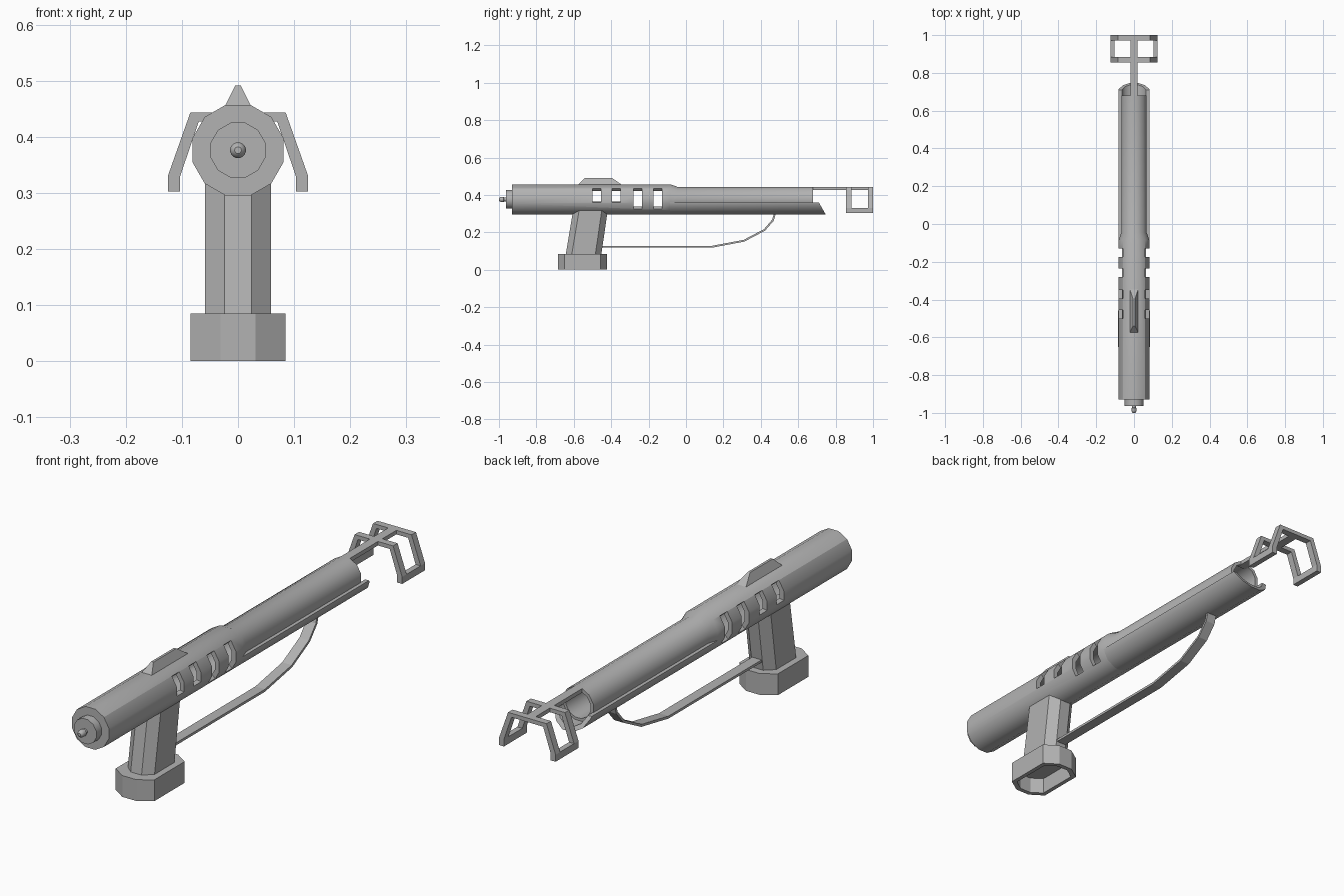
import bpy, bmesh
from math import cos, sin, tan, pi, radians
from mathutils import Vector

if "Cube" in bpy.data.objects:
    bpy.data.objects.remove(bpy.data.objects["Cube"], do_unlink=True)

AXIS = 0.376      # height of the barrel axis
OUTER = 0.081     # flat-to-centre radius of the body
TUBE = 0.067      # flat-to-centre radius of the rear tube

grey = bpy.data.materials.new("plain_grey")
grey.use_nodes = True
colour = (0.45, 0.45, 0.45, 1)
grey.diffuse_color = colour
grey.node_tree.nodes["Principled BSDF"].inputs["Base Color"].default_value = colour


def smooth(obj):
    bpy.ops.object.select_all(action='DESELECT')
    obj.select_set(True)
    bpy.context.view_layer.objects.active = obj
    bpy.ops.object.shade_smooth_by_angle(angle=radians(35))


def loft(name, rings):
    """Skin a row of equal point rings and cap both ends."""
    bm = bmesh.new()
    rows = [[bm.verts.new(p) for p in ring] for ring in rings]
    n = len(rows[0])
    for a, b in zip(rows, rows[1:]):
        for i in range(n):
            j = (i + 1) % n
            bm.faces.new((a[i], a[j], b[j], b[i]))
    bm.faces.new(rows[0][::-1])
    bm.faces.new(rows[-1])
    bmesh.ops.recalc_face_normals(bm, faces=bm.faces)
    mesh = bpy.data.meshes.new(name)
    bm.to_mesh(mesh)
    bm.free()
    mesh.materials.append(grey)
    obj = bpy.data.objects.new(name, mesh)
    bpy.context.collection.objects.link(obj)
    return obj


def lathe(name, profile, sides=12):
    """Turn (y, flat radius) pairs around the barrel axis."""
    step = 2 * pi / sides
    rings = []
    for y, r in profile:
        r /= cos(step / 2)
        rings.append([(r * cos((i + .5) * step), y, AXIS + r * sin((i + .5) * step))
                      for i in range(sides)])
    obj = loft(name, rings)
    smooth(obj)
    return obj


def prism(name, outline, y0, y1):
    """Extrude an (x, z) outline along y."""
    return loft(name, [[(x, y, z) for x, z in outline] for y in (y0, y1)])


def octagon(half, y0, y1, z, cx, cy):
    """Chamfered rectangle at height z."""
    return [(-half + cx, y0, z), (half - cx, y0, z), (half, y0 + cy, z), (half, y1 - cy, z),
            (half - cx, y1, z), (-half + cx, y1, z), (-half, y1 - cy, z), (-half, y0 + cy, z)]


# Hollow body narrowing into the rear tube
body = lathe("barrel_body", [(-.93, OUTER), (-.085, OUTER), (-.045, TUBE), (.68, TUBE),
                             (.68, .054), (-.045, .054), (-.085, .062), (-.9, .062)])

# Vent windows, cut radially through both sides
for i, (y, low) in enumerate([(-.478, 11), (-.372, 11), (-.258, 38), (-.152, 38)]):
    for side in (1, -1):
        reach = .13 * side
        wedge = [(0, AXIS), (reach, AXIS - .13 * tan(radians(low))), (reach, AXIS + .13)]
        cutter = prism("vent_cutter", wedge, y - .023, y + .023)
        cutter.hide_render = True
        cutter.hide_set(True)
        cut = body.modifiers.new("vent", 'BOOLEAN')
        cut.operation = 'DIFFERENCE'
        cut.solver = 'EXACT'
        cut.object = cutter

# Bake the cuts and drop the cutters
bpy.context.view_layer.update()
baked = bpy.data.meshes.new_from_object(body.evaluated_get(bpy.context.evaluated_depsgraph_get()))
body.modifiers.clear()
body.data = baked
for obj in [o for o in bpy.data.objects if o.name.startswith("vent_cutter")]:
    bpy.data.objects.remove(obj, do_unlink=True)
smooth(body)

# Front plug and knob
lathe("front_plug", [(-.963, .049), (-.92, .049)])
lathe("front_knob", [(-1, .006), (-.996, .011), (-.988, .014), (-.975, .014),
                     (-.972, .010), (-.95, .010)], 16)


# Lower gutter under the tube, with a slanted rear end
def arc(flat):
    r = flat / cos(pi / 12)
    return ([(flat, -.016)] + [(r * cos(radians(a)), r * sin(radians(a)))
                               for a in range(-15, -166, -30)] + [(-flat, -.016)])


trough = [(x, z + AXIS) for x, z in arc(OUTER) + arc(.064)[::-1]]
gutter = prism("lower_gutter", trough, -.09, .71)
for v in gutter.data.vertices:
    if v.co.y > 0:
        v.co.y += (AXIS - .016 - v.co.z) * .57
smooth(gutter)

# Sight ridge on top
loft("sight_ridge", [
    [(-w, y0, z), (w, y0, z), (w, y1, z), (-w, y1, z)]
    for w, y0, y1, z in [(.022, -.577, -.345, .452), (.022, -.575, -.347, .457),
                         (.005, -.54, -.396, .491)]])

# Raked grip and its hollow foot
loft("grip", [octagon(.059, -.643, -.453, .08, .035, .032),
              octagon(.059, -.603, -.418, .32, .035, .032)])
loft("grip_foot", [octagon(.085, -.685, -.422, .085, .054, .036),
                   octagon(.085, -.685, -.422, 0, .054, .036),
                   octagon(.068, -.667, -.440, 0, .043, .03),
                   octagon(.068, -.667, -.440, .065, .043, .03)])

# Curved lever strip from the grip up to the gutter
path = [Vector((0, y, z)) for y, z in
        [(-.47, .123), (.14, .123), (.31, .155), (.42, .213), (.465, .265), (.475, .30)]]
rings = []
for i, p in enumerate(path):
    along = (path[min(i + 1, len(path) - 1)] - path[max(i - 1, 0)]).normalized()
    up = Vector((0, -along.z, along.y)) * .005
    side = Vector((.021, 0, 0))
    rings.append([p - side - up, p + side - up, p + side + up, p - side + up])
loft("lever_strip", rings)

# Rear stem and folded wing frames
TOP = .443
stem = TUBE * tan(pi / 12)
prism("rear_stem", [(-stem, TOP - .016), (stem, TOP - .016), (stem, TOP), (-stem, TOP)], .66, 1)
for side, label in ((1, "left"), (-1, "right")):
    fold = [(0, TOP), (.085, TOP), (.125, .33), (.125, .302),
            (.103, .302), (.103, .33), (.07, TOP - .016), (0, TOP - .016)]
    fold = [(x * side, z) for x, z in fold]
    for y, place in ((.856, "front"), (.972, "back")):
        prism(f"{label}_wing_{place}_bar", fold, y, y + .028)
    prism(f"{label}_wing_lower_bar", fold[2:6], .87, .985)
